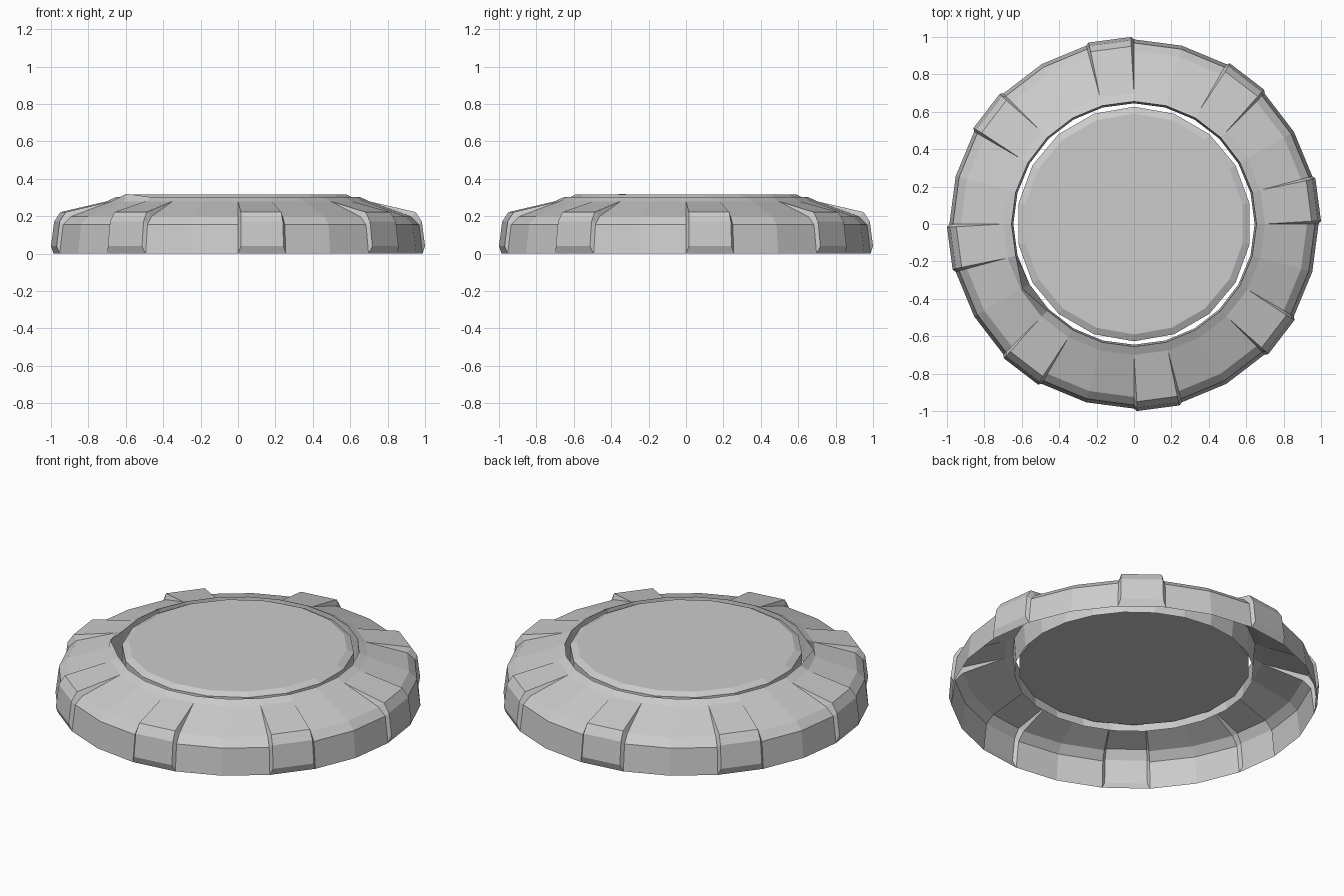
import bpy, bmesh, math

if "Cube" in bpy.data.objects:
    bpy.data.objects.remove(bpy.data.objects["Cube"])

SEG = 24
# (radius, height) from the floor rim up to the lip and down the inner wall
BODY = [(0.987, 0), (0.968, 0.155), (0.925, 0.198), (0.70, 0.28),
        (0.655, 0.302), (0.645, 0.16)]
PAD = [(1.0, 0.04), (0.983, 0.172), (0.95, 0.222)]
PAD_INSET = 0.9  # degrees


def polar(deg, r, z):
    a = math.radians(deg)
    return (r * math.cos(a), r * math.sin(a), z)


def finish(bm, name):
    bmesh.ops.recalc_face_normals(bm, faces=bm.faces[:])
    mesh = bpy.data.meshes.new(name)
    bm.to_mesh(mesh)
    bm.free()
    obj = bpy.data.objects.new(name, mesh)
    bpy.context.collection.objects.link(obj)
    return obj


# Hollow outer ring with eight raised pads, one in every third segment
bm = bmesh.new()
step = 360 / SEG
cols = [[bm.verts.new(polar(i * step, r, z)) for r, z in BODY] for i in range(SEG)]
for i in range(SEG):
    a, b = cols[i], cols[(i + 1) % SEG]
    has_pad = i % 3 == 0
    for j in range(len(BODY) - 1):
        if not (has_pad and j < 3):
            bm.faces.new((a[j], b[j], b[j + 1], a[j + 1]))
    if has_pad:
        p = [bm.verts.new(polar(i * step + PAD_INSET, r, z)) for r, z in PAD]
        q = [bm.verts.new(polar((i + 1) * step - PAD_INSET, r, z)) for r, z in PAD]
        # bottom chamfer, front, upper chamfer, sloping top
        left, right = [a[0], *p, a[3]], [b[0], *q, b[3]]
        for j in range(4):
            bm.faces.new((left[j], right[j], right[j + 1], left[j + 1]))
        # side walls tapering to the lip
        for base, top, flip in ((a, p, 1), (b, q, -1)):
            for f in ((base[0], top[0], top[1], base[1]),
                      (base[1], top[1], top[2], base[2]),
                      (base[2], top[2], base[3])):
                bm.faces.new(f[::flip])
# dented lip corner at the front left
cols[14][4].co = polar(210, 0.69, 0.32)
finish(bm, "outer_ring")

# Solid centre disc with a bevelled top edge
N = 18
bm = bmesh.new()
rings = [[bm.verts.new(polar(90 + k * 360 / N, r, z)) for k in range(N)]
         for r, z in ((0.627, 0.19), (0.627, 0.298), (0.59, 0.316))]
for lo, hi in zip(rings, rings[1:]):
    for k in range(N):
        m = (k + 1) % N
        bm.faces.new((lo[k], lo[m], hi[m], hi[k]))
bm.faces.new(rings[0][::-1])
bm.faces.new(rings[-1])
finish(bm, "centre_disc")
